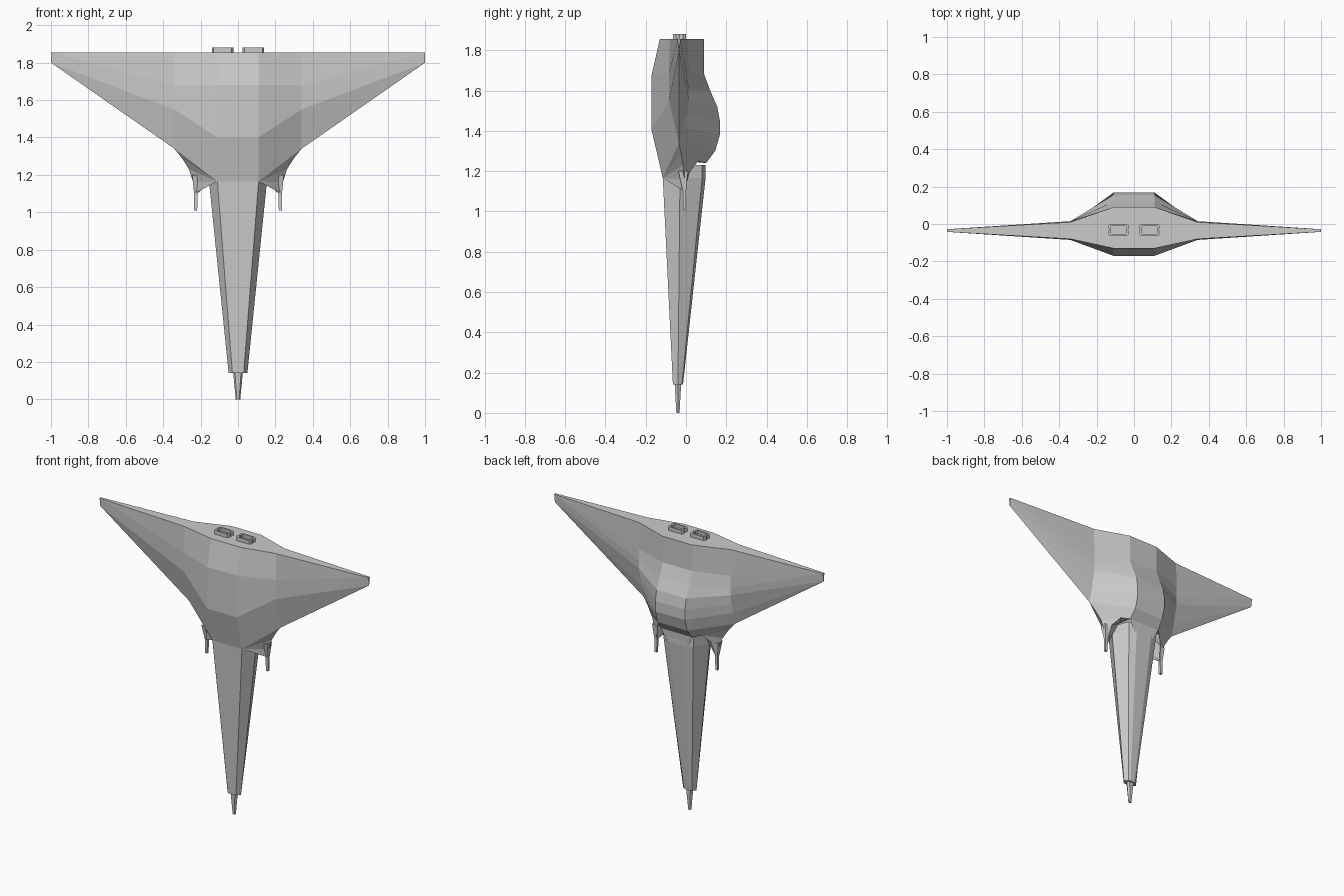
import bpy, bmesh

if "Cube" in bpy.data.objects:
    bpy.data.objects.remove(bpy.data.objects["Cube"])


def make(name, build, mirror=True):
    """Build a half in bmesh, merge it and mirror it across x."""
    bm = bmesh.new()
    build(bm)
    bmesh.ops.remove_doubles(bm, verts=bm.verts, dist=1e-5)
    bmesh.ops.recalc_face_normals(bm, faces=bm.faces)
    me = bpy.data.meshes.new(name)
    bm.to_mesh(me)
    bm.free()
    ob = bpy.data.objects.new(name, me)
    bpy.context.collection.objects.link(ob)
    if mirror:
        ob.modifiers.new("mirror", 'MIRROR').merge_threshold = 0.0005
    return ob


def face(bm, *pts):
    pts = [p for i, p in enumerate(pts) if p not in pts[:i]]
    if len(pts) > 2:
        return bm.faces.new([bm.verts.new(p) for p in pts])


def strip(bm, a, b):
    for i in range(len(a) - 1):
        face(bm, a[i], a[i + 1], b[i + 1], b[i])


def fan(bm, c, pts):
    for p, q in zip(pts, pts[1:]):
        face(bm, c, p, q)


def col(x, zy):
    return [(x, y, z) for z, y in zy]


def loft(bm, rings):
    for a, b in zip(rings, rings[1:]):
        strip(bm, a + a[:1], b + b[:1])
    face(bm, *rings[0])
    face(bm, *rings[-1])


# Delta wing hull with rear bulge and cowls
def hull(bm):
    front_zy = [(1.855, -.13), (1.68, -.17), (1.40, -.17), (1.165, -.115)]
    f0, f1 = col(0, front_zy), col(.11, front_zy)
    f2 = col(.34, [(1.855, -.08), (1.68, -.085), (1.55, -.085), (1.34, -.035)])
    tip_f, tip_b, tip_low = (1, -.042, 1.855), (1, -.028, 1.855), (1, -.035, 1.80)
    strip(bm, f0, f1)
    strip(bm, f1, f2)
    strip(bm, f2, [tip_f, tip_f, tip_low, tip_low])

    back_zy = [(1.855, .09), (1.68, .09), (1.60, .12), (1.52, .155),
               (1.45, .168), (1.38, .168), (1.30, .145)]
    arch = [(.11, .145, 1.30), (.115, .10, 1.24), (.16, .06, 1.25),
            (.20, .02, 1.20), (.215, -.008, 1.10)]
    rim = [(.34, -.035, 1.34), (.30, -.025, 1.29), (.262, -.015, 1.23),
           (.24, -.008, 1.16), (.235, -.008, 1.10)]
    b1 = col(.11, back_zy)
    b2 = col(.34, [(1.855, .01), (1.68, .015), (1.60, .015), (1.55, .015),
                   (1.48, 0), (1.42, -.012), (1.34, -.035)])
    mid = b1 + [arch[1], (.08, .095, 1.165)]
    strip(bm, [(0, y, z) for _, y, z in mid], mid)
    strip(bm, b1, b2)
    strip(bm, b2, [tip_b] * 3 + [tip_low] * 4)
    strip(bm, arch, rim)

    # underside and inlet cavity
    side = (.155, -.03, 1.165)
    fan(bm, f1[-1], rim + [side])
    fan(bm, (.12, 0, 1.25), arch[1:] + [side])
    face(bm, rim[-1], arch[-1], side)

    # flat stern and wing tip
    strip(bm, [f0[0], f1[0], f2[0], tip_f],
          [(0, .09, 1.855), b1[0], b2[0], tip_b])
    face(bm, tip_f, tip_b, tip_low)


make("wing_hull", hull)


def symmetric(half, z):
    return [(x, y, z) for x, y in half] + [(-x, y, z) for x, y in reversed(half)]


# Long tapered nose
def nose(bm):
    root = [(.11, -.115), (.155, -.03), (.11, .08), (.06, .097)]
    end = [(.03, -.065), (.05, -.04), (.03, -.02), (.015, -.015)]
    loft(bm, [symmetric(end, .14), symmetric(root, 1.165), symmetric(root, 1.23)])


make("nose", nose, False)


# Nose probe
def probe(bm):
    low = [(.006, -.048), (.012, -.04), (.006, -.032)]
    high = [(.016, -.056), (.026, -.04), (.016, -.024)]
    loft(bm, [symmetric(low, 0), symmetric(high, .145)])


make("nose_probe", probe, False)


# Cannon barrels under the cowls
def cannon(bm):
    def box(x0, x1, y0, y1, z):
        return [(x0, y0, z), (x1, y0, z), (x1, y1, z), (x0, y1, z)]
    loft(bm, [box(.218, .234, -.016, 0, 1.01), box(.217, .235, -.016, 0, 1.10),
              box(.215, .245, -.038, .01, 1.20)])


make("cannon", cannon)


# Recessed engine nozzles on the stern
def engine(bm):
    outline = [(.035, -.065), (.13, -.065), (.14, -.05), (.133, -.032), (.14, -.014),
               (.13, 0), (.035, 0), (.025, -.014), (.032, -.032), (.025, -.05)]
    low = [(x, y, 1.85) for x, y in outline]
    top = [(x, y, 1.88) for x, y in outline]
    inner = [(.083 + (x - .083) * .76, -.032 + (y + .032) * .65, 1.88) for x, y in outline]
    floor = [(x, y, 1.862) for x, y, _ in inner]
    loft(bm, [low, top, inner, floor])


make("engine_nozzle", engine)
